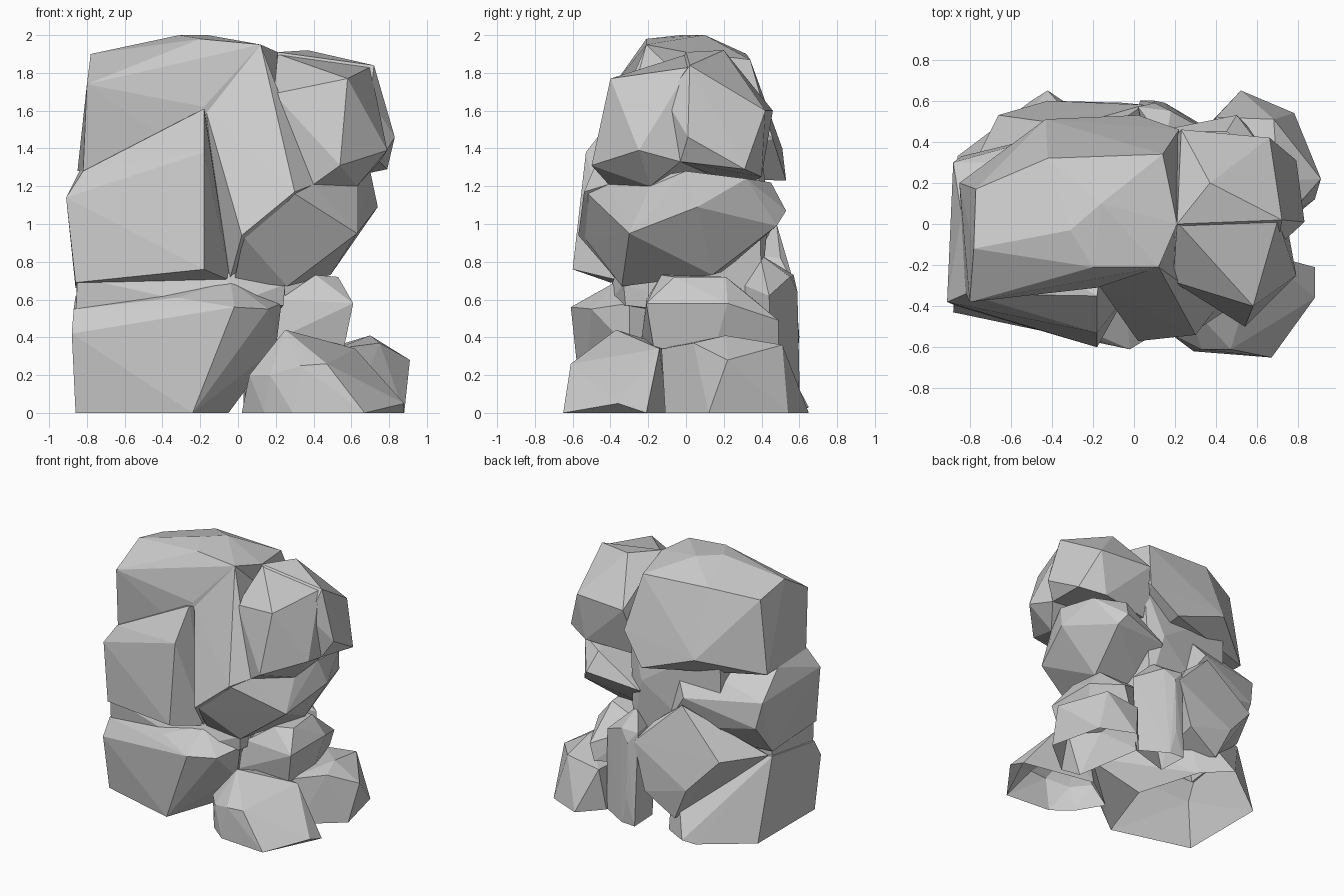
import bpy, bmesh

rocks = []


def rock(name, *points):
    """Faceted boulder: the convex hull of a few corner points."""
    bm = bmesh.new()
    for p in points:
        bm.verts.new(p)
    bmesh.ops.convex_hull(bm, input=bm.verts[:])
    loose = [v for v in bm.verts if not v.link_faces]
    bmesh.ops.delete(bm, geom=loose, context='VERTS')
    bmesh.ops.recalc_face_normals(bm, faces=bm.faces[:])
    me = bpy.data.meshes.new(name)
    bm.to_mesh(me)
    bm.free()
    ob = bpy.data.objects.new(name, me)
    bpy.context.collection.objects.link(ob)
    rocks.append(ob)


# Top left block
rock("top_block",
     (-.78, -.12, 1.90), (-.77, .17, 1.84), (-.31, -.03, 2.0), (-.16, .10, 2.0),
     (-.42, .32, 1.90), (.14, .34, 1.87), (.21, 0, 1.91), (.12, -.21, 1.95),
     (-.20, -.21, 1.98), (-.42, -.20, 1.86), (-.80, -.38, 1.74), (-.18, -.31, 1.62),
     (-.82, -.33, 1.28), (-.85, .20, 1.28), (-.43, .51, 1.40), (.02, .53, 1.23),
     (.22, .46, 1.45), (-.10, -.28, 1.25))

# Left middle block
rock("middle_block",
     (-.18, -.35, 1.61), (-.82, -.34, 1.28), (-.91, -.38, 1.14), (-.18, -.53, 1.38),
     (-.18, -.60, .76), (-.86, -.40, .69), (-.86, .15, .66), (-.88, .30, 1.10),
     (-.84, .05, 1.28), (-.30, .46, 1.05), (-.04, -.35, .70), (-.10, .40, .75),
     (-.84, .33, .90), (-.10, .30, 1.30))

# Central front column
rock("front_column",
     (-.05, -.27, 1.65), (.12, -.21, 1.95), (.19, -.28, 1.69), (.02, -.57, .94),
     (.30, -.54, 1.17), (-.04, -.38, .72), (.40, -.41, 1.21), (.10, .10, 1.90),
     (-.17, -.30, 1.60), (.20, .20, .90), (-.15, .0, .75))

# Upper right boulder: front and rear lobes
rock("upper_right_front",
     (.21, .01, 1.90), (.70, .02, 1.83), (.58, -.40, 1.77), (.19, -.28, 1.69),
     (.70, -.11, 1.66), (.79, -.25, 1.39), (.54, -.50, 1.31), (.40, -.41, 1.21),
     (.75, -.03, 1.33), (.63, -.19, 1.20), (.20, .15, 1.25))
rock("upper_right_rear",
     (.21, 0, 1.91), (.37, .20, 1.92), (.72, .02, 1.84), (.70, -.11, 1.66),
     (.83, .01, 1.46), (.75, -.03, 1.33), (.79, .31, 1.29), (.66, .42, 1.60),
     (.23, .46, 1.60), (.60, .40, 1.25), (.15, .35, 1.22), (.20, -.10, 1.30))

# Right middle boulder
rock("middle_right_boulder",
     (.40, -.41, 1.21), (.30, -.52, 1.16), (.63, -.19, 1.20), (.70, .0, 1.28),
     (.74, .06, 1.09), (.63, -.30, .95), (.26, -.34, .67), (.49, .14, .73),
     (.03, -.54, .93), (-.02, -.36, .70), (.66, .32, 1.24), (.45, .45, 1.22),
     (.50, .53, 1.07), (.55, .48, .99), (.10, .45, 1.0), (.10, .20, .75))

# Lower left base block and the recessed core behind the joints
rock("base_block",
     (-.88, -.43, .42), (-.02, -.61, .56), (-.24, -.55, 0), (-.86, -.38, 0),
     (-.87, -.36, .55), (-.32, -.48, .61), (.16, -.50, .55), (-.86, .15, .62),
     (-.86, .33, 0), (-.50, .60, 0), (-.42, .65, .03), (-.04, -.36, .70),
     (.23, -.30, .58), (.20, -.30, .34), (-.05, .0, 0), (-.15, .35, .60),
     (-.20, .50, 0))
rock("base_core",
     (-.86, -.36, .50), (-.10, -.44, .55), (-.04, -.37, .74), (-.85, -.38, .72),
     (-.85, .14, .50), (-.85, .14, .80), (.24, -.32, .57), (.25, -.33, .68),
     (.20, .25, .50), (.20, .25, .85))
rock("middle_core",
     (-.55, -.20, .60), (.25, -.20, .60), (-.55, .35, .60), (.18, .40, .65),
     (-.55, -.20, 1.5), (.25, -.20, 1.5), (-.55, .36, 1.5), (.22, .38, 1.5),
     (.08, .44, 1.08))

# Rear boulders
rock("rear_boulder",
     (-.66, .53, .66), (-.84, .17, .63), (-.30, .48, 1.0), (-.07, .50, .82),
     (.05, .58, .66), (-.05, .59, .30), (-.42, .60, .40), (-.30, .57, .14),
     (-.10, .15, .85), (-.10, .20, .25), (-.60, .20, .40))
rock("rear_side_stone",
     (.02, .57, .73), (.10, .59, .64), (.18, .55, .72), (.15, .39, .84),
     (.10, .60, .20), (.03, .60, 0), (.15, .59, 0), (.37, .46, 0),
     (.38, .44, .62), (.10, .25, .70), (.04, .36, 0))

# Small stone wedged on the right
rock("wedged_stone",
     (.22, -.21, .60), (.41, -.13, .73), (.53, -.06, .72), (.50, .21, .72),
     (.61, -.21, .58), (.61, .22, .58), (.56, -.17, .34), (.50, .49, .49),
     (.46, .49, .36), (.25, -.19, .34), (.56, .15, .34), (.15, .30, .65),
     (.14, -.24, .36), (.15, .30, .36))

# Ground stones on the right
rock("front_ground_stone",
     (.14, -.50, 0), (.06, -.40, .20), (.02, -.30, 0), (.17, -.53, .20),
     (.29, -.62, 0), (.25, -.37, .44), (.33, -.61, .25), (.47, -.61, .26),
     (.67, -.65, 0), (.88, -.36, .05), (.88, -.21, 0), (.62, -.14, .34),
     (.35, -.12, .36), (.30, -.10, 0))
rock("rear_ground_stone",
     (.60, -.11, 0), (.52, -.13, .34), (.75, .04, .37), (.70, .21, .41),
     (.91, .22, .28), (.88, .12, 0), (.78, .54, 0), (.52, .65, 0),
     (.68, .51, .36), (.40, .52, .32), (.36, .48, 0), (.40, .10, .30),
     (.45, -.08, 0))

# Fuse all boulders into one outer skin
stack = rocks[0]
for other in rocks[1:]:
    mod = stack.modifiers.new("fuse", 'BOOLEAN')
    mod.operation = 'UNION'
    mod.solver = 'EXACT'
    mod.object = other
    dg = bpy.context.evaluated_depsgraph_get()
    merged = bpy.data.meshes.new_from_object(stack.evaluated_get(dg))
    stack.modifiers.clear()
    stack.data = merged
    bpy.data.objects.remove(other)
stack.name = "rock_stack"

# The skin is hollow: open the undersides near the ground
bm = bmesh.new()
bm.from_mesh(stack.data)
bm.normal_update()
under = [f for f in bm.faces if f.normal.z < -.8
         and (f.calc_center_median().z < .08
              or (f.calc_center_median().z < .45 and f.calc_center_median().x > .1))]
bmesh.ops.delete(bm, geom=under, context='FACES')
for f in bm.faces:
    f.smooth = False
bm.to_mesh(stack.data)
bm.free()
